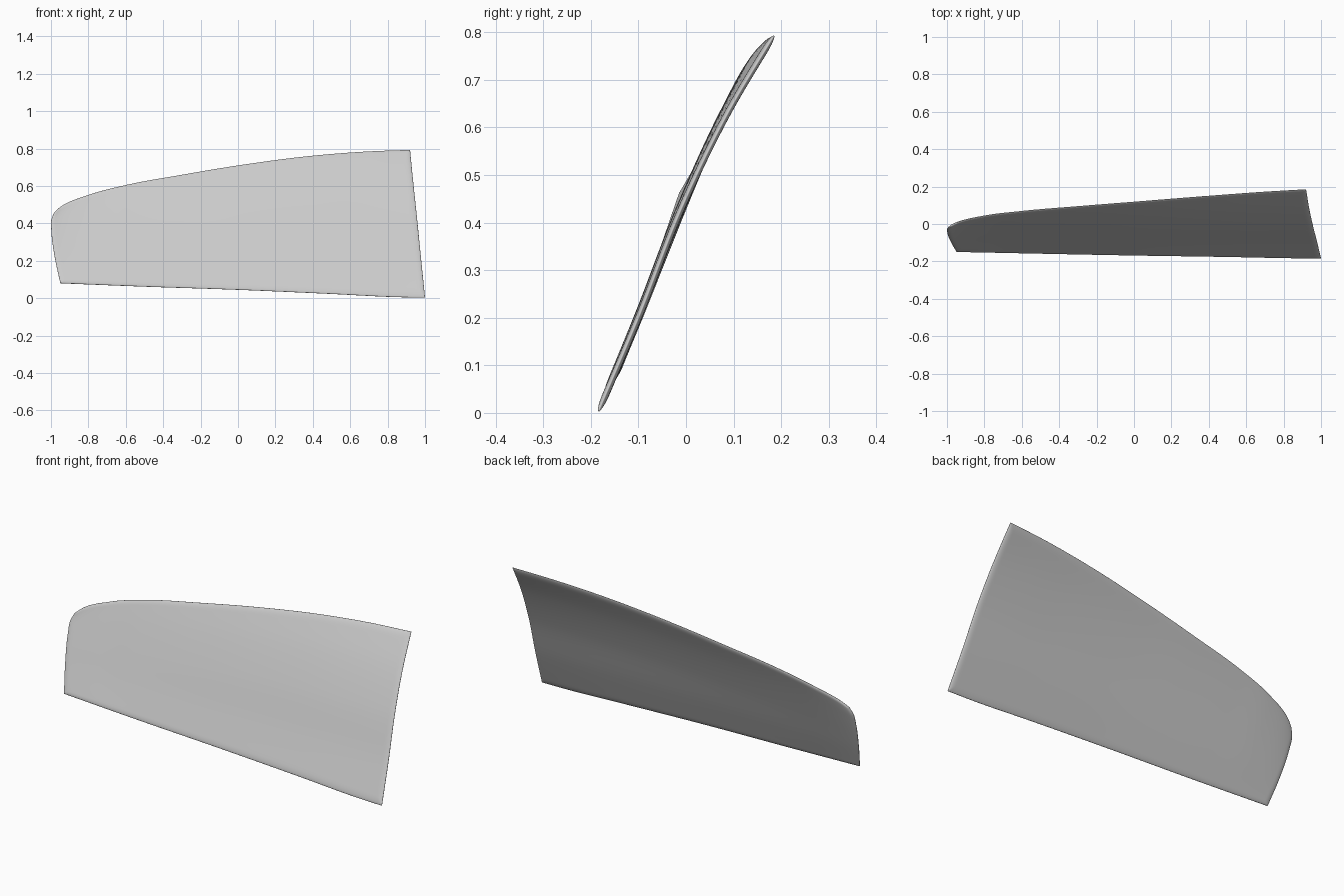
import bpy, math
from mathutils import Vector

if "Cube" in bpy.data.objects:
    bpy.data.objects.remove(bpy.data.objects["Cube"])

# Boundary curves of the curved panel (x, y, z)
BOTTOM = [(-.95, -.147, .08), (-.5, -.157, .062), (0, -.167, .045), (.5, -.175, .023), (.85, -.182, .006), (1, -.184, .003)]
TOP = [(-.982, -.012, .46), (-.95, .005, .488), (-.8, .043, .552), (-.6, .068, .605), (-.3, .094, .66),
       (0, .118, .71), (.4, .150, .762), (.7, .172, .785), (.92, .185, .793)]
LEFT = [(-.95, -.147, .08), (-.98, -.094, .22), (-.998, -.045, .36), (-.998, -.025, .42), (-.982, -.012, .46)]
RIGHT = [(1, -.184, .003), (.98, -.1, .2), (.956, -.005, .44), (.936, .088, .63), (.92, .185, .793)]
NU, NV, HALF, ROUND = 110, 56, .007, .03


def curve(points):
    """Smooth interpolating curve parametrised by chord length."""
    p = [Vector(q) for q in points]
    t = [0.0]
    for a, b in zip(p, p[1:]):
        t.append(t[-1] + (b - a).length)
    t = [k / t[-1] for k in t]
    n = len(p)
    slope = [(p[i + 1] - p[i]) / (t[i + 1] - t[i]) for i in range(n - 1)]
    tan = [slope[0]]
    for i in range(1, n - 1):
        a, b = t[i] - t[i - 1], t[i + 1] - t[i]
        tan.append((slope[i - 1] * b + slope[i] * a) / (a + b))
    tan.append(slope[-1])

    def at(s):
        i = 0
        while i < n - 2 and s > t[i + 1]:
            i += 1
        h = t[i + 1] - t[i]
        k = (s - t[i]) / h
        return (p[i] * (2*k**3 - 3*k*k + 1) + tan[i] * h * (k**3 - 2*k*k + k)
                + p[i + 1] * (3*k*k - 2*k**3) + tan[i + 1] * h * (k**3 - k*k))
    return at


bottom, top, left, right = map(curve, (BOTTOM, TOP, LEFT, RIGHT))


def patch(u, v):
    """Blend the four edges into one surface."""
    corners = (bottom(0) * (1-u) * (1-v) + bottom(1) * u * (1-v)
               + top(0) * (1-u) * v + top(1) * u * v)
    return bottom(u) * (1-v) + top(u) * v + left(v) * (1-u) + right(v) * u - corners


# Grid rows bunch up near the rim so the edge rounds off smoothly
us = [(1 - math.cos(math.pi * i / NU)) / 2 for i in range(NU + 1)]
vs = [(1 - math.cos(math.pi * j / NV)) / 2 for j in range(NV + 1)]
mid = [[patch(u, v) for v in vs] for u in us]
verts, faces, index = [], [], {}
for i, u in enumerate(us):
    for j, v in enumerate(vs):
        du = mid[min(i + 1, NU)][j] - mid[max(i - 1, 0)][j]
        dv = mid[i][min(j + 1, NV)] - mid[i][max(j - 1, 0)]
        normal = du.cross(dv).normalized()
        d = min(min(u, 1 - u) * 1.95, min(v, 1 - v) * .65)
        h = HALF * math.sqrt(max(0, 1 - (1 - min(1, d / ROUND)) ** 2))
        rim = i in (0, NU) or j in (0, NV)
        for side in (1, -1):
            if rim and side == -1:
                index[i, j, side] = index[i, j, 1]
                continue
            index[i, j, side] = len(verts)
            verts.append(mid[i][j] + normal * h * side)

# Front and back skins share the rim vertices
for i in range(NU):
    for j in range(NV):
        for side in (1, -1):
            f = [index[a, b, side] for a, b in ((i, j), (i+1, j), (i+1, j+1), (i, j+1))]
            faces.append(f if side == 1 else f[::-1])

mesh = bpy.data.meshes.new("curved_panel")
mesh.from_pydata(verts, [], faces)
mesh.validate()
mesh.update()
panel = bpy.data.objects.new("curved_panel", mesh)
bpy.context.collection.objects.link(panel)
bpy.context.view_layer.objects.active = panel
panel.select_set(True)
bpy.ops.object.shade_smooth_by_angle(angle=math.radians(60))
